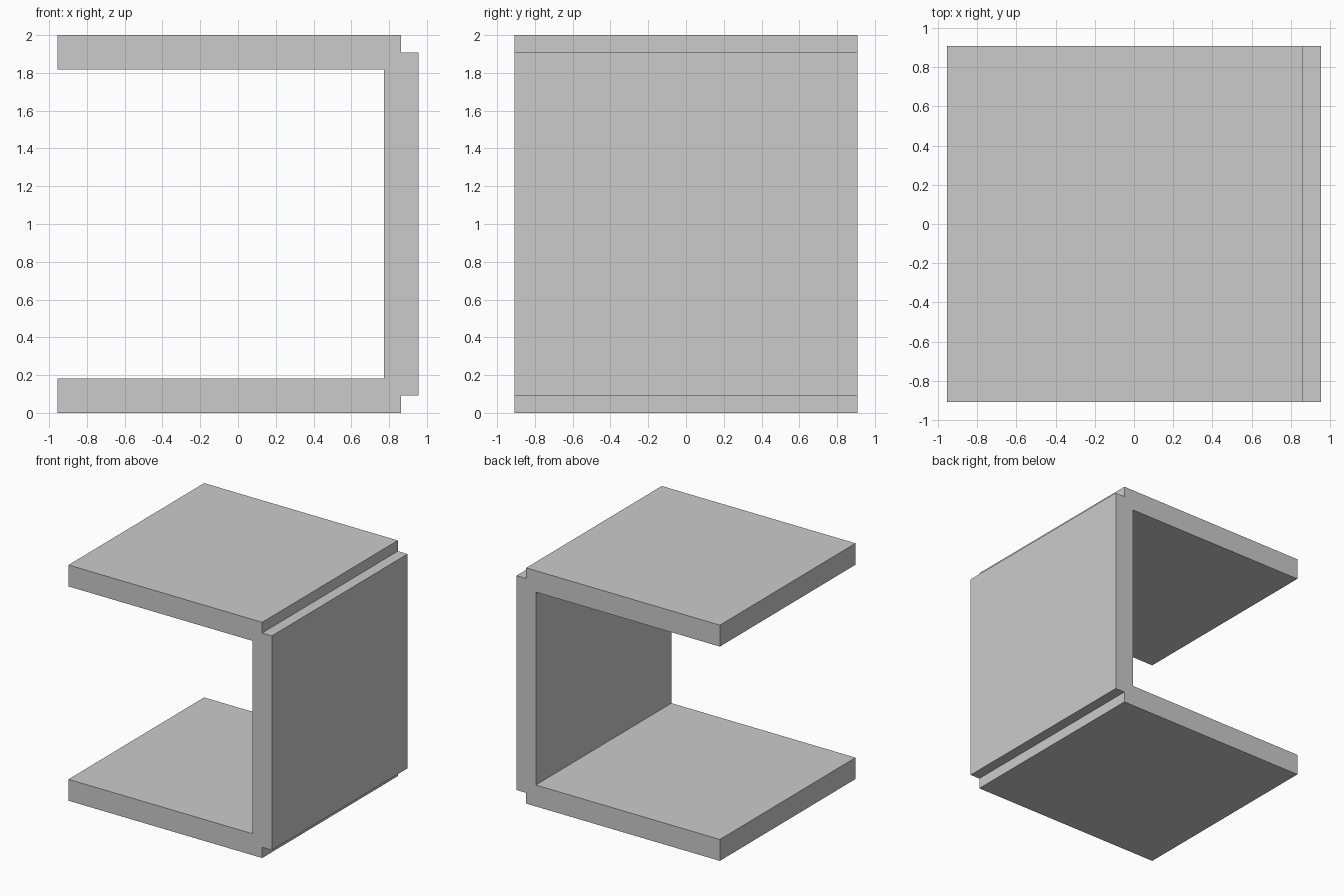
import bpy, bmesh

if "Cube" in bpy.data.objects:
    bpy.data.objects.remove(bpy.data.objects["Cube"])

T = 2 / 11            # panel thickness
H = T / 2             # half thickness: step at the outer corners
XL, XR = -0.9545, 0.9545
DEPTH = 10 * T

# Upper half of the C-shaped section, from inner wall to outer wall (x, z)
upper = [(XR - T, 2 - T), (XL, 2 - T), (XL, 2), (XR - H, 2), (XR - H, 2 - H), (XR, 2 - H)]
# Mirror it about z = 1 to close the section
section = upper + [(x, 2 - z) for x, z in reversed(upper)]

# Extrude the section from front to back
bm = bmesh.new()
face = bm.faces.new([bm.verts.new((x, -DEPTH / 2, z)) for x, z in section])
extruded = bmesh.ops.extrude_face_region(bm, geom=[face], use_keep_orig=True)
moved = [g for g in extruded["geom"] if isinstance(g, bmesh.types.BMVert)]
bmesh.ops.translate(bm, verts=moved, vec=(0, DEPTH, 0))
bmesh.ops.recalc_face_normals(bm, faces=bm.faces)

mesh = bpy.data.meshes.new("open_panel_frame")
bm.to_mesh(mesh)
bm.free()
bpy.context.collection.objects.link(bpy.data.objects.new("open_panel_frame", mesh))
